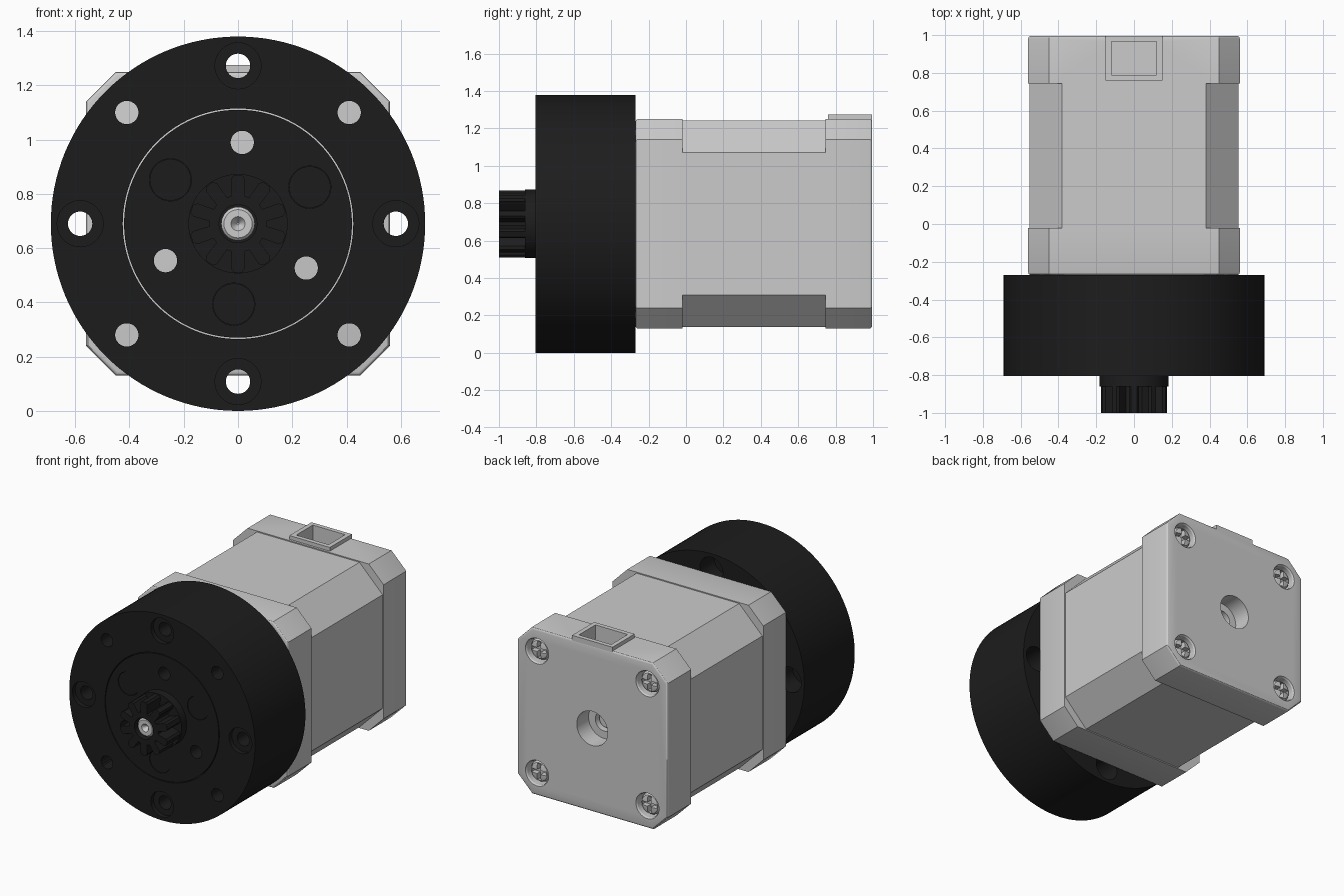
import bpy, bmesh
from math import sin, cos, pi, radians

if "Cube" in bpy.data.objects:
    bpy.data.objects.remove(bpy.data.objects["Cube"])

CZ = 0.69  # height of the motor axis
black = bpy.data.materials.new("black_plastic")
black.diffuse_color = (0.012, 0.012, 0.012, 1)
black.use_nodes = True
black.node_tree.nodes["Principled BSDF"].inputs["Base Color"].default_value = black.diffuse_color


def finish(name, bm, mat=None):
    bmesh.ops.recalc_face_normals(bm, faces=bm.faces)
    me = bpy.data.meshes.new(name)
    bm.to_mesh(me)
    bm.free()
    ob = bpy.data.objects.new(name, me)
    bpy.context.collection.objects.link(ob)
    if mat:
        me.materials.append(mat)
    return ob


def lathe(name, profile, x=0, z=0, seg=32, mat=None, closed=False):
    """Revolve (radius, y) points about a y-parallel axis; open ends are capped."""
    bm = bmesh.new()
    rings = [[bm.verts.new((x + r * cos(2 * pi * i / seg), y, CZ + z + r * sin(2 * pi * i / seg)))
              for i in range(seg)] for r, y in profile]
    pairs = list(zip(rings, rings[1:])) + ([(rings[-1], rings[0])] if closed else [])
    for a, b in pairs:
        for i in range(seg):
            j = (i + 1) % seg
            bm.faces.new((a[i], a[j], b[j], b[i]))
    if not closed:
        bm.faces.new(rings[0])
        bm.faces.new(rings[-1])
    return finish(name, bm, mat)


def prism(name, pts, y0, y1, x=0, z=0, mat=None, bevel_y=None):
    """Extrude an (x, z) outline from y0 to y1, optionally rounding one end."""
    bm = bmesh.new()
    a = [bm.verts.new((x + p, y0, CZ + z + q)) for p, q in pts]
    b = [bm.verts.new((x + p, y1, CZ + z + q)) for p, q in pts]
    bm.faces.new(a)
    bm.faces.new(b)
    for i in range(len(pts)):
        j = (i + 1) % len(pts)
        bm.faces.new((a[i], a[j], b[j], b[i]))
    if bevel_y is not None:
        rim = [e for e in bm.edges if all(abs(v.co.y - bevel_y) < 1e-5 for v in e.verts)]
        bmesh.ops.bevel(bm, geom=rim, offset=0.014, segments=3, profile=0.5, affect='EDGES')
    return finish(name, bm, mat)


def cut(target, cutters, keep=False):
    for c in cutters:
        m = target.modifiers.new("cut", 'BOOLEAN')
        m.operation, m.solver, m.object = 'DIFFERENCE', 'EXACT', c
    dg = bpy.context.evaluated_depsgraph_get()
    dg.update()
    me = bpy.data.meshes.new_from_object(target.evaluated_get(dg))
    target.modifiers.clear()
    target.data = me
    if not keep:
        for c in cutters:
            bpy.data.objects.remove(c)


def octagon(h, c):
    k = h - c
    return [(h, -k), (h, k), (k, h), (-k, h), (-h, k), (-h, -k), (-k, -h), (k, -h)]


def gear_outline(n, root, tip):
    pts = []
    for i in range(n):
        for r, t in ((root, -.36), (tip * .93, -.24), (tip, -.13),
                     (tip, .13), (tip * .93, .24), (root, .36)):
            a = 2 * pi * (i + t) / n + pi / 2
            pts.append((r * cos(a), r * sin(a)))
    return pts


def rect(w, h):
    return [(-w, -h), (w, -h), (w, h), (-w, h)]


# Motor body: laminated core between two end caps
prism("motor_core", octagon(0.553, 0.172), -0.03, 0.76)
prism("motor_front_cap", octagon(0.56, 0.11), -0.27, -0.02, bevel_y=-0.27)
back = prism("motor_back_cap", octagon(0.56, 0.11), 0.745, 0.995, bevel_y=0.995)

# Screw recesses and rear bearing recess
corners = [(sx * 0.41, sz * 0.41) for sx in (-1, 1) for sz in (-1, 1)]
cutters = [lathe("cutter", [(0.08, 0.925), (0.08, 0.985), (0.095, 1.01)], x, z) for x, z in corners]
cutters.append(lathe("cutter", [(0.065, 0.78), (0.065, 0.87), (0.115, 0.87), (0.115, 1.02)], seg=48))
cut(back, cutters)
lathe("rear_shaft_end", [(0.055, 0.76), (0.055, 0.84), (0.048, 0.85)])

# Cable socket on top of the back cap
socket = prism("cable_socket", rect(0.15, 0.075), 0.76, 0.994, z=0.51)
pocket = prism("cutter", rect(0.12, 0.11), 0.79, 0.965, z=0.53)
cut(socket, [pocket], keep=True)
cut(back, [pocket])

# Cross-head screws
t, l = 0.013, 0.055
plus = [(t, l), (-t, l), (-t, t), (-l, t), (-l, -t), (-t, -t),
        (-t, -l), (t, -l), (t, -t), (l, -t), (l, t), (t, t)]
for x, z in corners:
    screw = lathe("back_screw", [(0.07, 0.92), (0.07, 0.955), (0.06, 0.97), (0.035, 0.977)], x, z)
    cut(screw, [prism("cutter", plus, 0.94, 1.0, x, z)])

# Gearbox housing with counterbored mounting holes and plain motor bolt holes
housing = lathe("gearbox_housing", [(0.425, -0.805), (0.69, -0.805), (0.69, -0.27), (0.425, -0.27)],
                seg=128, mat=black, closed=True)
bore = [(0.085, -0.85), (0.085, -0.775), (0.045, -0.775), (0.045, -0.42), (0.085, -0.42), (0.085, -0.2)]
cutters = [lathe("cutter", bore, 0.582 * cos(k * pi / 2), 0.582 * sin(k * pi / 2)) for k in range(4)]
cutters += [lathe("cutter", [(0.043, -0.9), (0.043, -0.2)], x, z) for x, z in corners]
cut(housing, cutters)

# Output carrier with collar, three sight holes and three planet pins
carrier = lathe("output_carrier", [(0.07, -0.86), (0.183, -0.86), (0.183, -0.805), (0.42, -0.805),
                                   (0.42, -0.70), (0.07, -0.70)], seg=96, mat=black, closed=True)


def polar(r, deg):
    return r * cos(radians(deg)), r * sin(radians(deg))


holes = [polar(0.3, 87 + 120 * k) for k in range(3)]
pins = [polar(0.297, 27 + 120 * k) for k in range(3)]
cut(carrier, [lathe("cutter", [(0.043, -0.9), (0.043, -0.6)], x, z) for x, z in holes]
    + [lathe("cutter", [(0.078, -0.9), (0.078, -0.6)], x, z) for x, z in pins])
for x, z in pins:
    lathe("planet_pin", [(0.0765, -0.802), (0.0765, -0.3)], x, z, mat=black)
    prism("planet_gear", gear_outline(14, 0.09, 0.12), -0.67, -0.31, x, z, mat=black)

# Output pinion, sun gear and motor shaft
pinion = prism("output_pinion", gear_outline(10, 0.105, 0.18), -1.0, -0.855, mat=black)
cut(pinion, [lathe("cutter", [(0.07, -1.1), (0.07, -0.8)])])
prism("sun_gear", gear_outline(18, 0.14, 0.17), -0.67, -0.31, mat=black)
lathe("motor_shaft", [(0.004, -0.955), (0.026, -0.985), (0.052, -0.985), (0.062, -0.975), (0.062, -0.26)])

# Smooth curved surfaces, keep hard edges
for ob in bpy.data.objects:
    ob.select_set(True)
    bpy.context.view_layer.objects.active = ob
bpy.ops.object.shade_smooth_by_angle(angle=radians(30))
